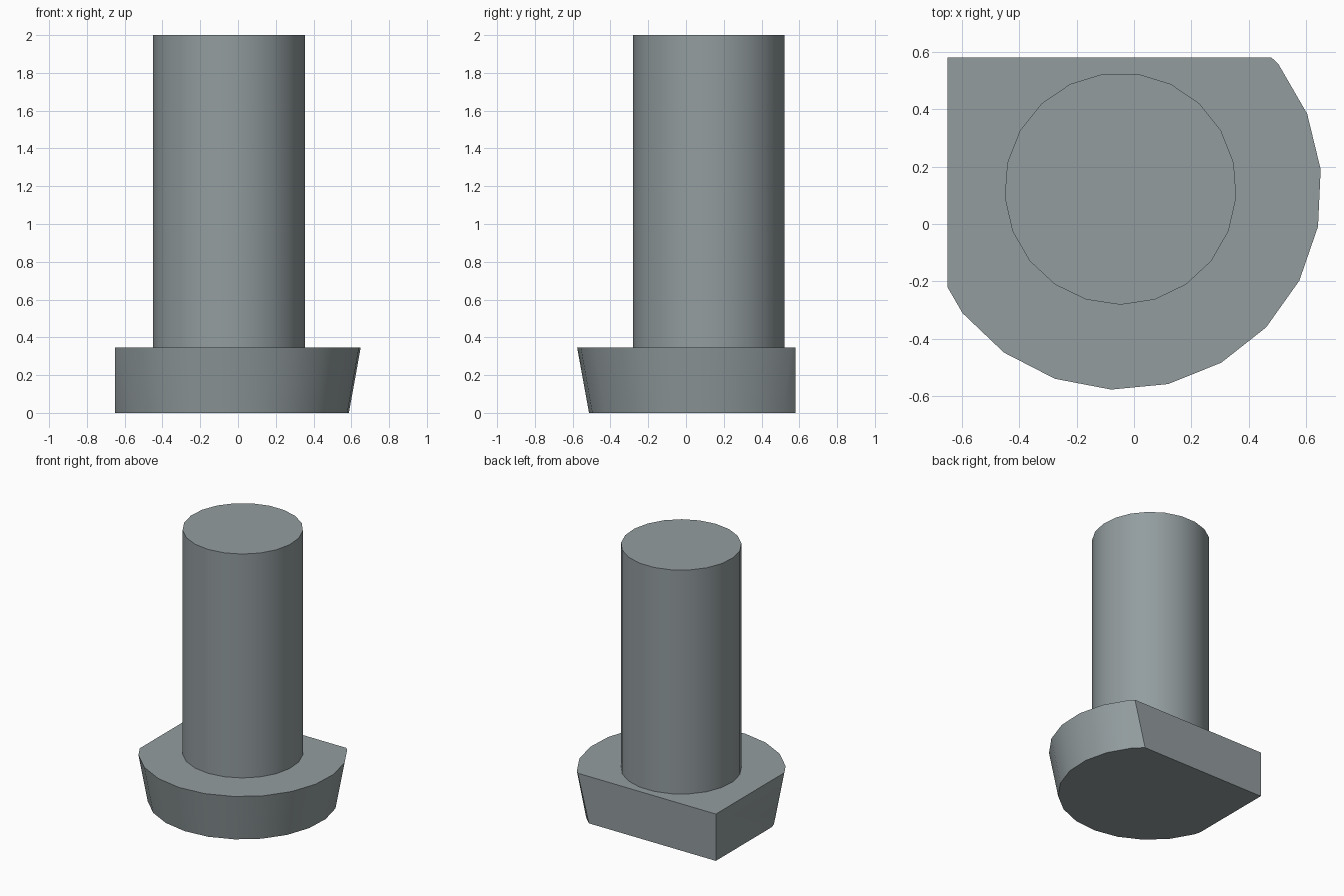
import bpy, bmesh, math
from mathutils import Matrix

if "Cube" in bpy.data.objects:
    bpy.data.objects.remove(bpy.data.objects["Cube"])

CX, CY = -0.047, 0.123      # shared axis of shaft and flange
LEFT, BACK = -0.65, 0.58    # flat sides of the flange
FLANGE_H, TOP = 0.346, 2.0

steel = bpy.data.materials.new("grey_steel")
steel.diffuse_color = (0.29, 0.335, 0.345, 1)
steel.use_nodes = True
steel.node_tree.nodes["Principled BSDF"].inputs["Base Color"].default_value = steel.diffuse_color


def frustum(bm, sides, r_low, r_high, z0, z1, start):
    """Capped cone or cylinder on the shared axis, first corner at angle start."""
    place = (Matrix.Translation((CX, CY, (z0 + z1) / 2))
             @ Matrix.Rotation(math.radians(start), 4, 'Z'))
    bmesh.ops.create_cone(bm, cap_ends=True, segments=sides, radius1=r_low,
                          radius2=r_high, depth=z1 - z0, matrix=place)


def finish(bm, name):
    bmesh.ops.recalc_face_normals(bm, faces=bm.faces)
    mesh = bpy.data.meshes.new(name)
    bm.to_mesh(mesh)
    bm.free()
    mesh.materials.append(steel)
    obj = bpy.data.objects.new(name, mesh)
    bpy.context.collection.objects.link(obj)
    bpy.ops.object.select_all(action='DESELECT')
    obj.select_set(True)
    bpy.context.view_layer.objects.active = obj
    bpy.ops.object.shade_smooth_by_angle(angle=math.radians(30))


# Round shaft
bm = bmesh.new()
frustum(bm, 21, 0.404, 0.404, FLANGE_H, TOP, 180)
finish(bm, "shaft")

# Tapered flange, trimmed flat on two sides and filled out to a square corner
bm = bmesh.new()
# create_cone starts its ring on +y or +x; both offsets follow from one known corner
frustum(bm, 22, 0.637, 0.70, 0, FLANGE_H, 0)
ref = bm.verts[:][0].co
now = math.atan2(ref.y - CY, ref.x - CX)
bmesh.ops.rotate(bm, verts=bm.verts, cent=(CX, CY, 0),
                 matrix=Matrix.Rotation(math.radians(5.5) - now, 3, 'Z'))
for co, no in (((LEFT, 0, 0), (-1, 0, 0)), ((0, BACK, 0), (0, 1, 0))):
    bmesh.ops.bisect_plane(bm, geom=bm.verts[:] + bm.edges[:] + bm.faces[:],
                           plane_co=co, plane_no=no, clear_outer=True)
points = [v.co.copy() for v in bm.verts]
points += [(LEFT, BACK, 0), (LEFT, BACK, FLANGE_H)]
bm.free()
bm = bmesh.new()
for p in points:
    bm.verts.new(p)
bmesh.ops.convex_hull(bm, input=bm.verts)
bmesh.ops.dissolve_limit(bm, angle_limit=math.radians(1),
                         verts=bm.verts, edges=bm.edges)
finish(bm, "flange")
